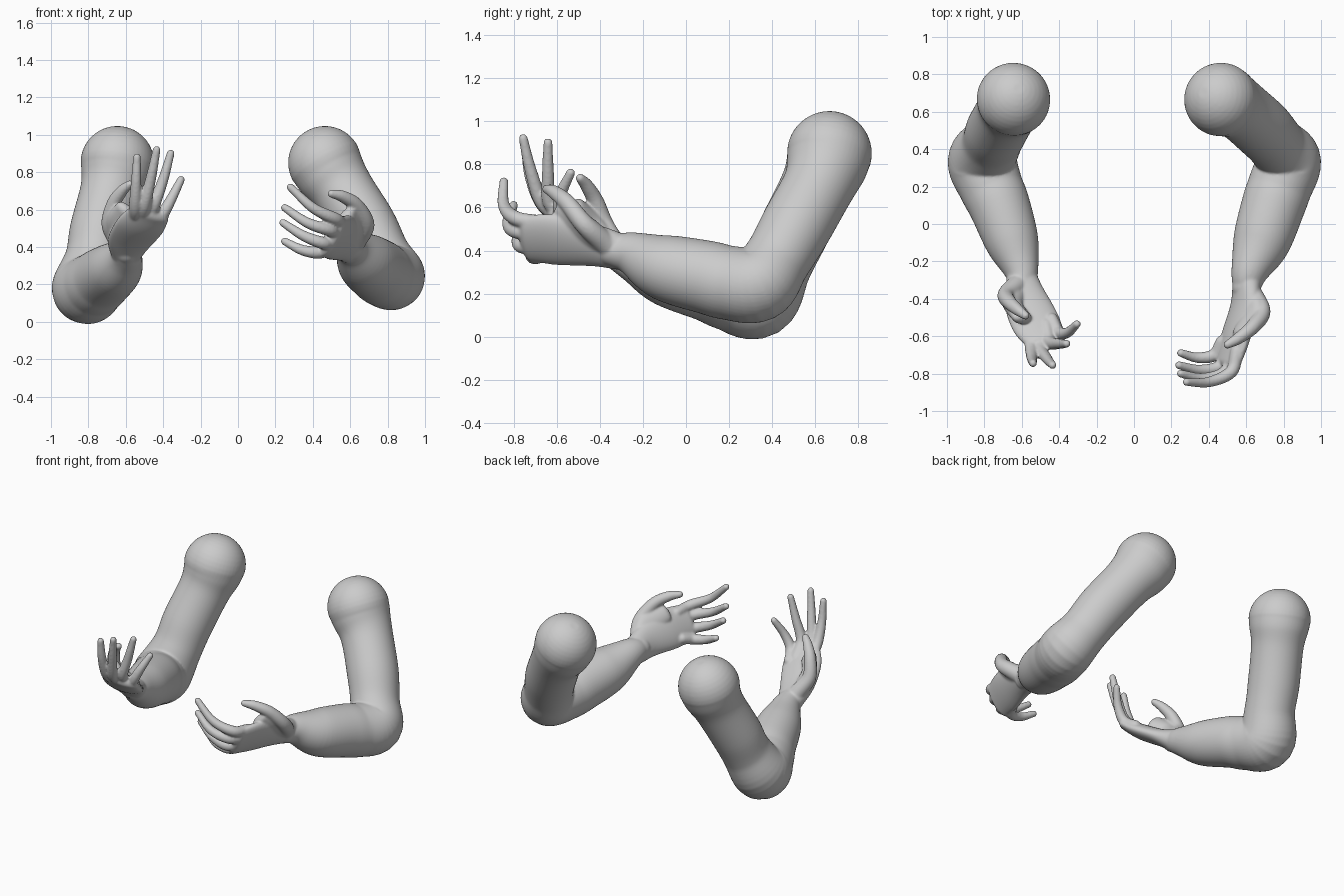
import bpy, bmesh
from math import sin, cos, pi
from mathutils import Vector

if "Cube" in bpy.data.objects:
    bpy.data.objects.remove(bpy.data.objects["Cube"])

skin = bpy.data.materials.new("pale_grey")
skin.use_nodes = True
GREY = (0.6, 0.6, 0.6, 1)
skin.diffuse_color = GREY
skin.node_tree.nodes["Principled BSDF"].inputs["Base Color"].default_value = GREY


def spline(points, steps=7):
    """Smooth curve through (x, y, z, width, thickness) sections."""
    p = [Vector(q) for q in points]
    p = [2 * p[0] - p[1]] + p + [2 * p[-1] - p[-2]]
    out = []
    for i in range(1, len(p) - 2):
        a, b, c, d = p[i - 1:i + 3]
        for k in range(steps):
            t = k / steps
            out.append(b + (c - a) * (t / 2) + (2 * a - 5 * b + 4 * c - d) * (t * t / 2)
                       + (3 * b - a - 3 * c + d) * (t ** 3 / 2))
    return out + [p[-2]]


def tube(bm, points, wide, sides=48):
    """Loft elliptical rings along a spline and round off both ends."""
    secs = spline(points)
    mids = [Vector(s[:3]) for s in secs]
    last = len(secs) - 1
    data = []
    for i, s in enumerate(secs):
        t = (mids[min(i + 1, last)] - mids[max(i - 1, 0)]).normalized()
        data.append((mids[i], t, s[3], s[4]))

    def cap(section, sign):
        c, t, a, b = section
        angles = [pi / 2 * k / 10 for k in range(1, 10)]
        return [(c + t * sign * min(a, b) * sin(g), t, a * cos(g), b * cos(g)) for g in angles]

    data = cap(data[0], -1)[::-1] + data + cap(data[-1], 1)
    rings = []
    for c, t, a, b in data:
        u = (wide - t * wide.dot(t)).normalized()
        v = t.cross(u)
        rings.append([bm.verts.new(c + u * a * cos(2 * pi * k / sides) + v * b * sin(2 * pi * k / sides))
                      for k in range(sides)])
    for r, q in zip(rings, rings[1:]):
        for k in range(sides):
            n = (k + 1) % sides
            bm.faces.new((r[k], r[n], q[n], q[k]))
    bm.faces.new(rings[0][::-1])
    bm.faces.new(rings[-1])


def round_tube(bm, points, wide):
    tube(bm, [(*p, p[3]) for p in points], wide)


def build_arm(name, limb, palm, palm_wide, web, web_wide, fingers, thumb):
    bm = bmesh.new()
    round_tube(bm, limb, Vector((1, 0.1, 0.2)))
    tube(bm, palm, Vector(palm_wide))
    tube(bm, web, Vector(web_wide))
    for root, knuckle, middle, tip in fingers:
        round_tube(bm, [(*root, .034), (*knuckle, .034), (*middle, .028), (*tip, .021)],
                   Vector((0.3, 1, 0.1)))
    round_tube(bm, thumb, Vector((0.2, 1, 0.3)))
    bmesh.ops.recalc_face_normals(bm, faces=bm.faces)
    mesh = bpy.data.meshes.new(name)
    bm.to_mesh(mesh)
    bm.free()
    mesh.materials.append(skin)
    obj = bpy.data.objects.new(name, mesh)
    bpy.context.collection.objects.link(obj)
    # Fuse the parts into one soft skin
    fuse = obj.modifiers.new("fuse", "REMESH")
    fuse.mode = "VOXEL"
    fuse.voxel_size = 0.007
    fuse.use_smooth_shade = True
    soft = obj.modifiers.new("soften", "SMOOTH")
    soft.factor = 0.5
    soft.iterations = 8


# Left arm: hand reaching forward, fingers curling inward
build_arm(
    "left_arm",
    [(.465, .665, .85, .197), (.5, .65, .79, .187), (.57, .61, .69, .166), (.685, .51, .51, .164),
     (.765, .42, .355, .157), (.825, .335, .245, .175), (.78, .2, .25, .172), (.745, .1, .275, .17),
     (.68, -.1, .322, .153), (.62, -.25, .385, .102), (.6, -.34, .4, .075)],
    [(.605, -.29, .39, .085, .075), (.59, -.43, .425, .11, .055),
     (.545, -.6, .45, .132, .05), (.505, -.73, .455, .12, .042)],
    (.5, 0, .85),
    [(.64, -.4, .45, .06, .05), (.63, -.49, .51, .08, .042), (.58, -.58, .56, .07, .035)],
    (.45, -.2, .85),
    [[(.55, -.68, .53), (.52, -.79, .55), (.4, -.845, .61), (.28, -.845, .72)],
     [(.53, -.68, .48), (.49, -.79, .49), (.37, -.825, .53), (.25, -.8, .61)],
     [(.5, -.66, .43), (.46, -.76, .42), (.35, -.78, .46), (.24, -.755, .53)],
     [(.47, -.63, .39), (.43, -.7, .37), (.34, -.715, .385), (.25, -.69, .43)]],
    [(.63, -.37, .43, .055), (.685, -.47, .52, .045), (.635, -.55, .62, .039),
     (.56, -.61, .67, .032), (.5, -.645, .685, .022)])

# Right arm: hand raised with spread fingers
build_arm(
    "right_arm",
    [(-.645, .665, .85, .197), (-.655, .645, .79, .187), (-.68, .6, .69, .166), (-.735, .5, .49, .164),
     (-.765, .425, .335, .16), (-.81, .335, .18, .186), (-.765, .2, .2, .172), (-.72, .1, .235, .164),
     (-.65, -.1, .288, .142), (-.605, -.24, .345, .096), (-.595, -.32, .38, .072)],
    [(-.6, -.28, .36, .08, .075), (-.58, -.4, .43, .118, .055),
     (-.525, -.53, .51, .132, .05), (-.475, -.61, .575, .115, .04)],
    (-1, -.1, .1),
    [(-.635, -.37, .44, .065, .05), (-.65, -.43, .53, .06, .042), (-.6, -.5, .59, .065, .035)],
    (-.8, .2, .5),
    [[(-.55, -.56, .54), (-.55, -.66, .61), (-.545, -.72, .74), (-.54, -.745, .88)],
     [(-.51, -.56, .54), (-.5, -.665, .62), (-.465, -.72, .77), (-.435, -.755, .92)],
     [(-.47, -.54, .54), (-.45, -.63, .62), (-.4, -.64, .76), (-.36, -.64, .9)],
     [(-.44, -.51, .52), (-.405, -.58, .57), (-.355, -.58, .66), (-.305, -.535, .76)]],
    [(-.63, -.33, .42, .055), (-.685, -.38, .52, .045), (-.665, -.42, .63, .038),
     (-.62, -.46, .7, .031), (-.58, -.49, .735, .022)])
